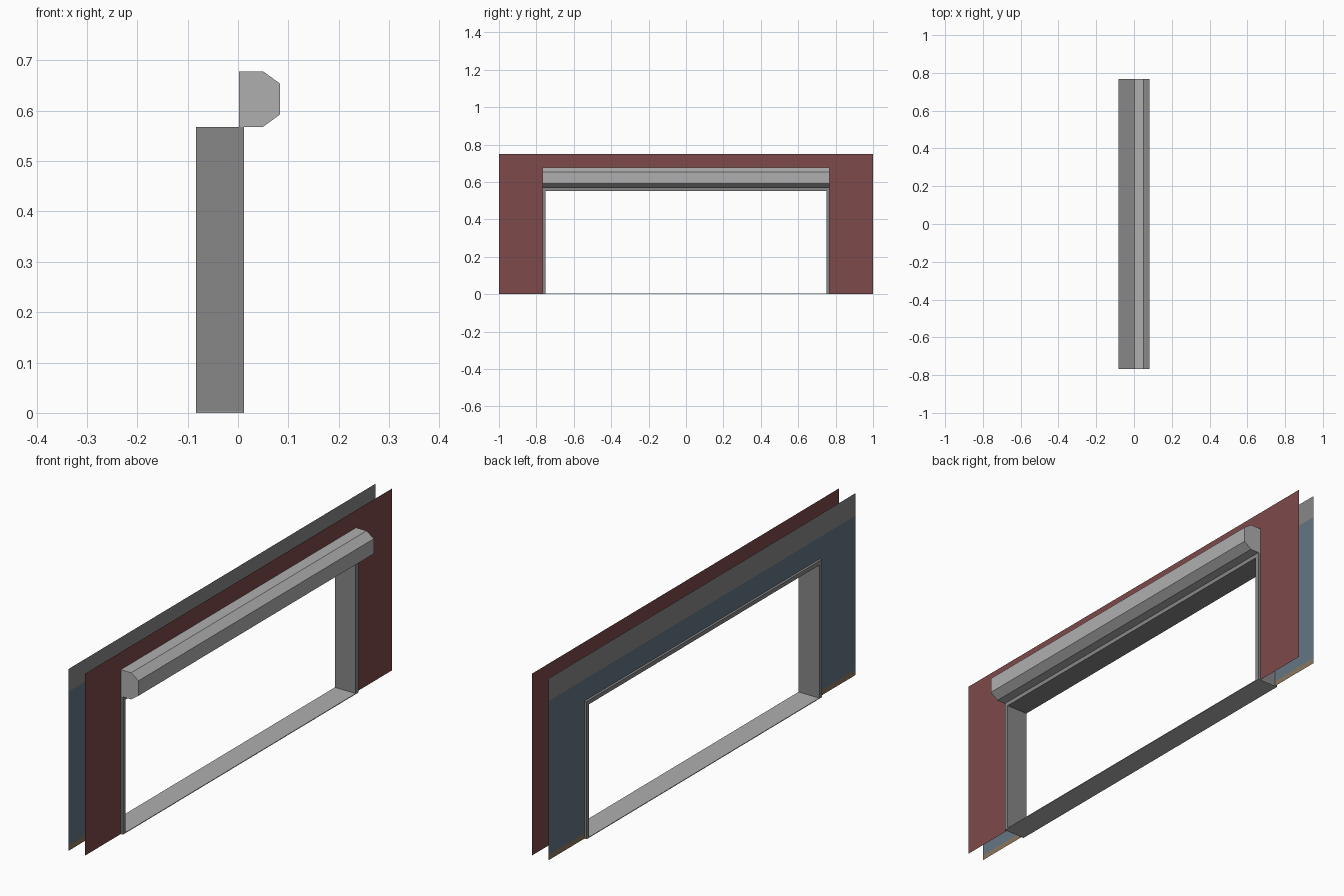
import bpy, bmesh

if "Cube" in bpy.data.objects:
    bpy.data.objects.remove(bpy.data.objects["Cube"])

# Key dimensions
HALF, WALL_H = 1.0, 0.75           # wall sheets
OUT_Y, OUT_Z = 0.767, 0.568        # frame outside
TH, SILL = 0.017, 0.003            # frame and sill thickness
X0, X1 = -0.083, 0.012             # frame depth
WALL_FRONT, WALL_BACK = 0.002, -0.073


def material(name, rgb):
    m = bpy.data.materials.new(name)
    m.diffuse_color = (*rgb, 1)
    m.use_nodes = True
    m.node_tree.nodes["Principled BSDF"].inputs["Base Color"].default_value = m.diffuse_color
    return m


LIGHT = material("light_grey", (0.43, 0.43, 0.43))
DARK = material("mid_grey", (0.245, 0.245, 0.245))
RED = material("brick_red", (0.208, 0.068, 0.068))
BLUE = material("slate_blue", (0.128, 0.18, 0.232))
BROWN = material("skirting_brown", (0.26, 0.18, 0.11))


def make(name, bm, mats):
    me = bpy.data.meshes.new(name)
    bm.to_mesh(me)
    bm.free()
    for m in mats:
        me.materials.append(m)
    ob = bpy.data.objects.new(name, me)
    bpy.context.collection.objects.link(ob)
    return ob


def extrude_profile(name, pts, axis, lo, hi, mat):
    """Extrude a 2D profile along y (points are x,z) or x (points are y,z)."""
    def place(p, t):
        return (p[0], t, p[1]) if axis == "y" else (t, p[0], p[1])
    bm = bmesh.new()
    f = bm.faces.new([bm.verts.new(place(p, lo)) for p in pts])
    ext = bmesh.ops.extrude_face_region(bm, geom=[f], use_keep_orig=True)
    vs = [g for g in ext["geom"] if isinstance(g, bmesh.types.BMVert)]
    d = hi - lo
    bmesh.ops.translate(bm, verts=vs, vec=(0, d, 0) if axis == "y" else (d, 0, 0))
    bmesh.ops.recalc_face_normals(bm, faces=bm.faces)
    return make(name, bm, [mat])


def wall(name, x, normal_sign, mats, bands):
    """Thin sheet with a door opening, coloured in height bands."""
    bm = bmesh.new()
    outline = [(-HALF, 0), (-HALF, WALL_H), (HALF, WALL_H), (HALF, 0),
               (OUT_Y, 0), (OUT_Y, OUT_Z), (-OUT_Y, OUT_Z), (-OUT_Y, 0)]
    bm.faces.new([bm.verts.new((x, y, z)) for y, z in outline])
    # split into convex pieces, then at the colour bands
    cuts = [((x, s * OUT_Y, 0), (0, 1, 0)) for s in (-1, 1)]
    cuts += [((x, 0, z), (0, 0, 1)) for z in bands]
    for co, no in cuts:
        bmesh.ops.bisect_plane(bm, geom=bm.verts[:] + bm.edges[:] + bm.faces[:],
                               plane_co=co, plane_no=no, dist=1e-5)
    for f in bm.faces:
        f.normal_update()
        if f.normal.x * normal_sign < 0:
            f.normal_flip()
        f.material_index = sum(f.calc_center_median().z > b for b in bands)
    make(name, bm, mats)


# Outer wall, and inner wall with skirting and upper band
wall("outer_wall", WALL_FRONT, 1, [RED], [])
wall("inner_wall", WALL_BACK, -1, [BROWN, BLUE, DARK], [0.022, 0.657])

# Door frame: one arch-shaped profile run through the wall
iy, iz = OUT_Y - TH, OUT_Z - TH
arch = [(-OUT_Y, SILL), (-OUT_Y, OUT_Z), (OUT_Y, OUT_Z), (OUT_Y, SILL),
        (iy, SILL), (iy, iz), (-iy, iz), (-iy, SILL)]
extrude_profile("door_frame", arch, "x", X0, X1, DARK)

# Floor sill
extrude_profile("sill", [(X0, 0), (X1, 0), (X1, SILL), (X0, SILL)],
                "y", -OUT_Y, OUT_Y, LIGHT)

# Shutter housing with chamfered front edges
housing = [(WALL_FRONT, OUT_Z), (0.05, OUT_Z), (0.083, 0.592),
           (0.083, 0.654), (0.05, 0.678), (WALL_FRONT, 0.678)]
extrude_profile("shutter_housing", housing, "y", -OUT_Y, OUT_Y, LIGHT)
